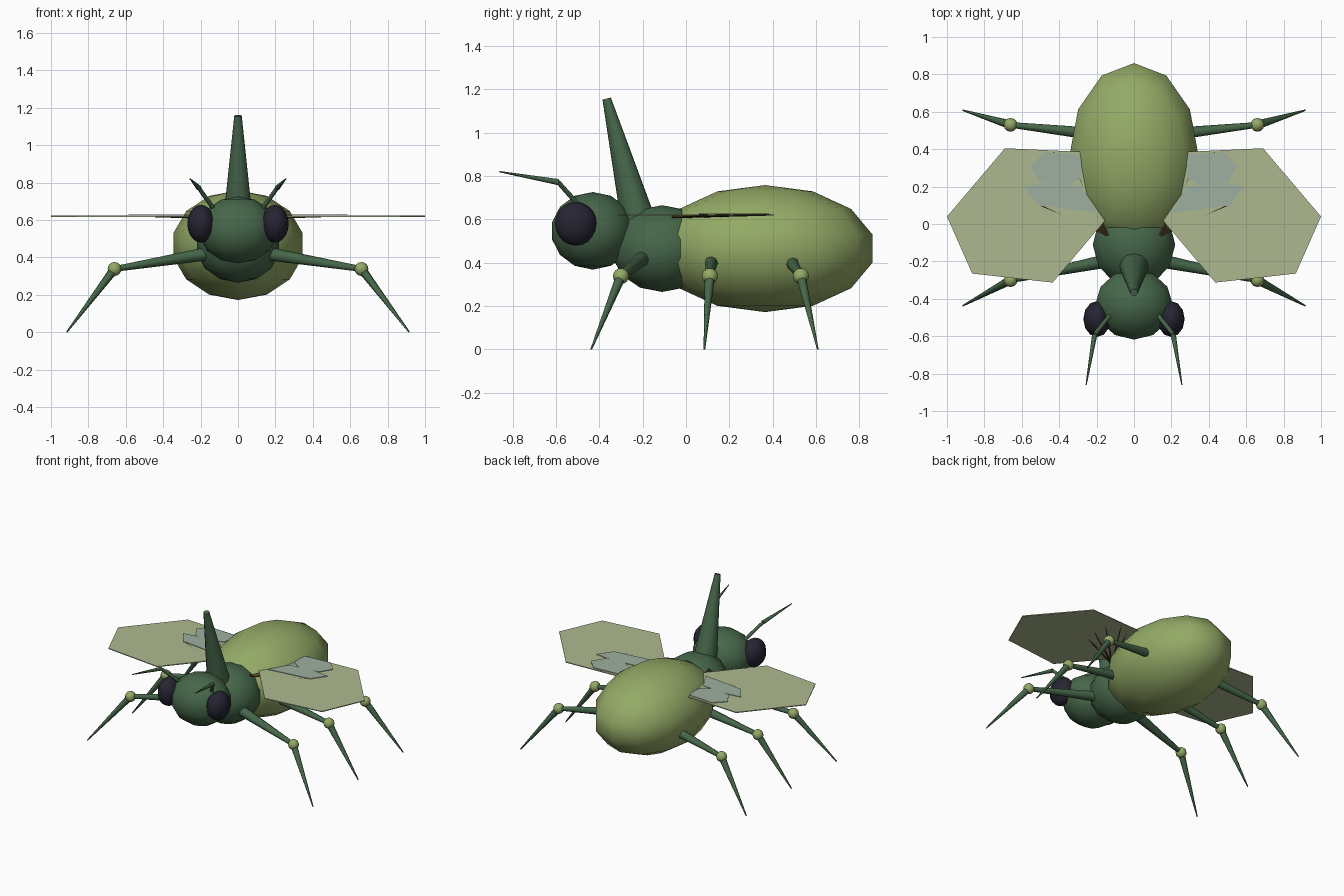
import bpy, bmesh, math
from mathutils import Vector

if "Cube" in bpy.data.objects:
    bpy.data.objects.remove(bpy.data.objects["Cube"])


def material(name, r, g, b):
    m = bpy.data.materials.new(name)
    lin = [((c / 255 + 0.055) / 1.055) ** 2.4 for c in (r, g, b)]
    m.diffuse_color = (*lin, 1)
    m.use_nodes = True
    m.node_tree.nodes["Principled BSDF"].inputs["Base Color"].default_value = m.diffuse_color
    return m


DARK_GREEN = material("dark green", 70, 103, 74)
LIGHT_GREEN = material("light green", 148, 170, 102)
EYE_BLACK = material("eye black", 37, 36, 50)
WING_GREEN = material("pale wing green", 174, 185, 143)
WING_BLUE = material("pale wing blue", 158, 176, 160)
VEIN_BROWN = material("vein brown", 92, 70, 45)


def finish(bm, name, mat, smooth=None):
    me = bpy.data.meshes.new(name)
    bmesh.ops.recalc_face_normals(bm, faces=bm.faces)
    bm.to_mesh(me)
    bm.free()
    me.materials.append(mat)
    ob = bpy.data.objects.new(name, me)
    bpy.context.collection.objects.link(ob)
    if smooth:
        bpy.ops.object.select_all(action='DESELECT')
        ob.select_set(True)
        bpy.context.view_layer.objects.active = ob
        bpy.ops.object.shade_smooth_by_angle(angle=math.radians(smooth))
    return ob


def ball(name, mat, centre, radii, segs=12, rings=7):
    bm = bmesh.new()
    bmesh.ops.create_uvsphere(bm, u_segments=segs, v_segments=rings, radius=1)
    for v in bm.verts:
        v.co = Vector([c + r * p for c, r, p in zip(centre, radii, v.co)])
    return finish(bm, name, mat, 60)


def taper(name, mat, a, b, r1, r2, segs=8):
    a, b = Vector(a), Vector(b)
    bm = bmesh.new()
    bmesh.ops.create_cone(bm, cap_ends=True, segments=segs,
                          radius1=r1, radius2=r2, depth=(b - a).length)
    turn = (b - a).to_track_quat('Z', 'Y')
    for v in bm.verts:
        v.co = turn @ v.co + (a + b) / 2
    return finish(bm, name, mat, 50)


def plate(name, mat, side, outline, z, thick):
    bm = bmesh.new()
    low = [bm.verts.new((side * x, y, z - thick / 2)) for x, y in outline]
    top = [bm.verts.new((side * x, y, z + thick / 2)) for x, y in outline]
    bm.faces.new(low)
    bm.faces.new(top)
    n = len(low)
    for i in range(n):
        j = (i + 1) % n
        bm.faces.new((low[i], low[j], top[j], top[i]))
    return finish(bm, name, mat)


# Body
ball("abdomen", LIGHT_GREEN, (0, 0.365, 0.465), (0.354, 0.508, 0.293))
ball("thorax", DARK_GREEN, (0, -0.11, 0.465), (0.226, 0.235, 0.2))
ball("head", DARK_GREEN, (0, -0.43, 0.547), (0.212, 0.193, 0.179))
taper("horn", DARK_GREEN, (0, -0.22, 0.59), (0, -0.366, 1.157), 0.08, 0.02, 12)

WING = [(0.125, 0.055), (0.26, 0.385), (0.69, 0.405),
        (1.0, 0.04), (0.865, -0.265), (0.435, -0.313)]
REAR_PATCH = [(0.28, 0.25), (0.28, 0.37), (0.48, 0.385),
              (0.555, 0.31), (0.50, 0.22), (0.36, 0.2)]
FRONT_PATCH = [(0.2, 0.06), (0.28, 0.2), (0.48, 0.215),
               (0.585, 0.2), (0.515, 0.1)]
VEIN_ENDS = [(0.33, 0.32), (0.43, 0.385), (0.51, 0.31),
             (0.52, 0.2), (0.5, 0.1)]
# hip y, knee y, foot y
LEGS = {"front": (-0.2, -0.3, -0.437), "middle": (0.12, 0.11, 0.085),
        "back": (0.475, 0.53, 0.608)}

for s, tag in ((-1, "left"), (1, "right")):
    ball(f"{tag}_eye", EYE_BLACK, (s * 0.198, -0.508, 0.58),
         (0.073, 0.096, 0.101), 12, 10)

    # Antennae
    joint = (s * 0.21, -0.59, 0.772)
    taper(f"{tag}_antenna_base", DARK_GREEN, (s * 0.13, -0.49, 0.66), joint, 0.012, 0.011)
    taper(f"{tag}_antenna_tip", DARK_GREEN, joint, (s * 0.256, -0.86, 0.82), 0.014, 0.003)

    # Legs
    for pos, (hip, knee, foot) in LEGS.items():
        k = (s * 0.66, knee, 0.338)
        taper(f"{tag}_{pos}_upper_leg", DARK_GREEN, (s * 0.16, hip, 0.42), k, 0.036, 0.015)
        ball(f"{tag}_{pos}_knee", LIGHT_GREEN, k, (0.037,) * 3, 12, 8)
        taper(f"{tag}_{pos}_lower_leg", DARK_GREEN, k, (s * 0.915, foot, 0.001), 0.024, 0.004)

    # Wings with veins and coloured patches
    plate(f"{tag}_wing", WING_GREEN, s, WING, 0.62, 0.006)
    plate(f"{tag}_wing_rear_patch", WING_BLUE, s, REAR_PATCH, 0.628, 0.004)
    plate(f"{tag}_wing_front_patch", WING_BLUE, s, FRONT_PATCH, 0.628, 0.004)
    for i, (x, y) in enumerate(VEIN_ENDS):
        taper(f"{tag}_wing_vein_{i + 1}", VEIN_BROWN, (s * 0.14, -0.06, 0.612),
              (s * x, y, 0.621), 0.007, 0.004, 6)
